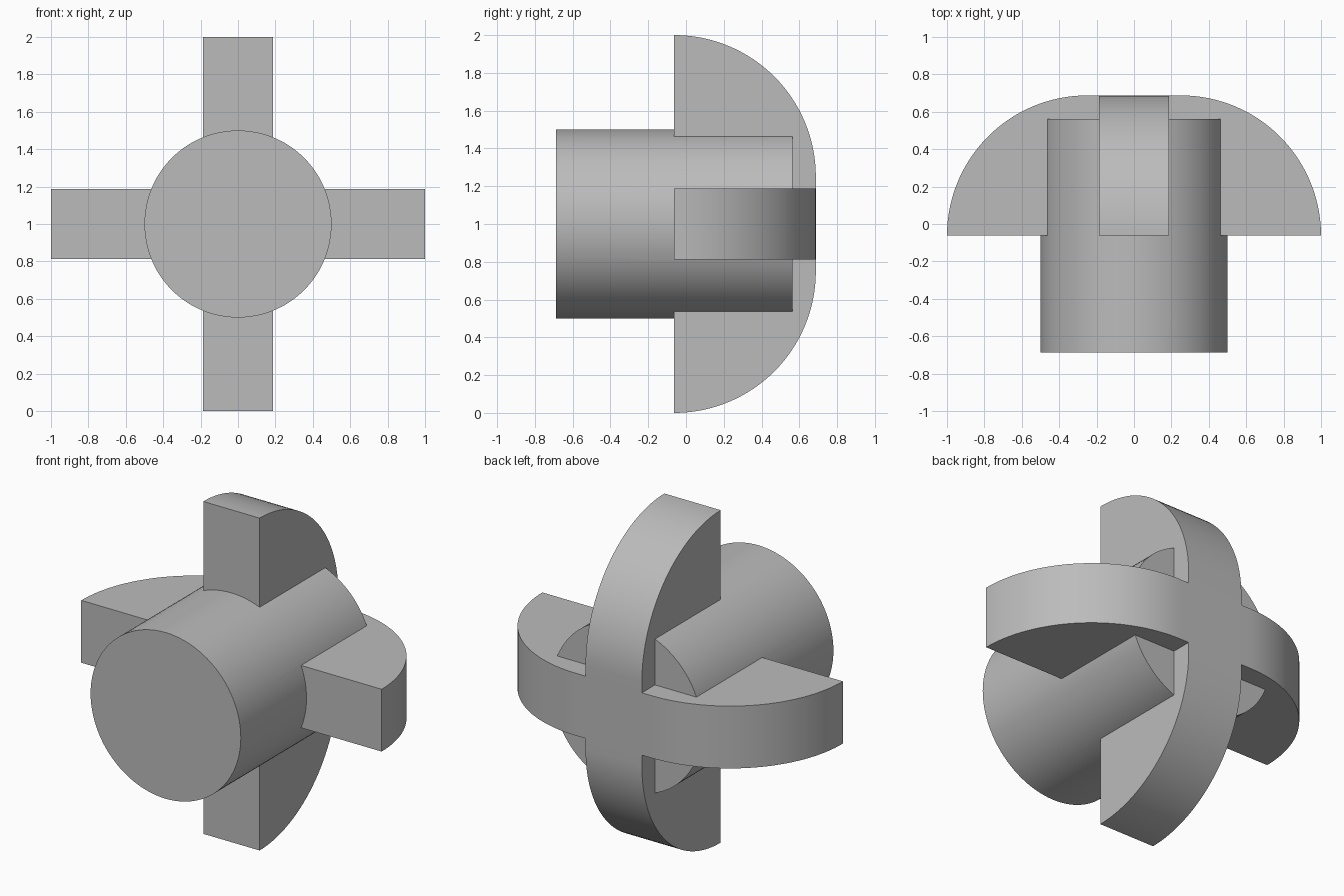
import bpy, bmesh, math
from mathutils import Matrix

cube = bpy.data.objects.get("Cube")
if cube:
    bpy.data.objects.remove(cube, do_unlink=True)

CENTER_Z = 1.0
FIN_FRONT, FIN_BACK = -0.0625, 0.6875
FIN_HALF = 0.1875
ARC_R = 0.75
ARC_STEPS = 32
BODY_R, BODY_FRONT, BODY_BACK = 0.5, -0.6875, 0.5625

grey = bpy.data.materials.new("plain grey")
grey.use_nodes = True
colour = (0.5, 0.5, 0.5, 1)
grey.diffuse_color = colour
grey.node_tree.nodes["Principled BSDF"].inputs["Base Color"].default_value = colour


def make_object(name, bm):
    bmesh.ops.recalc_face_normals(bm, faces=bm.faces)
    mesh = bpy.data.meshes.new(name)
    bm.to_mesh(mesh)
    bm.free()
    mesh.materials.append(grey)
    obj = bpy.data.objects.new(name, mesh)
    bpy.context.collection.objects.link(obj)
    return obj


def make_fin(name, roll):
    """Half-round plate: two quarter arcs joined by a flat back, turned about y."""
    quarter = [math.pi / 2 * i / ARC_STEPS for i in range(ARC_STEPS + 1)]
    half = [(1 - ARC_R + ARC_R * math.cos(a), FIN_FRONT + ARC_R * math.sin(a)) for a in quarter]
    outline = half + [(-x, y) for x, y in reversed(half)]
    bm = bmesh.new()
    face = bm.faces.new([bm.verts.new((x, y, -FIN_HALF)) for x, y in outline])
    grown = bmesh.ops.extrude_face_region(bm, geom=[face])
    top = [g for g in grown["geom"] if isinstance(g, bmesh.types.BMVert)]
    bmesh.ops.translate(bm, verts=top, vec=(0, 0, 2 * FIN_HALF))
    place = Matrix.Translation((0, 0, CENTER_Z)) @ Matrix.Rotation(roll, 4, 'Y')
    bmesh.ops.transform(bm, matrix=place, verts=bm.verts)
    return make_object(name, bm)


# Round body lying along y
bm = bmesh.new()
place = (Matrix.Translation((0, (BODY_FRONT + BODY_BACK) / 2, CENTER_Z))
         @ Matrix.Rotation(math.pi / 2, 4, 'X'))
bmesh.ops.create_cone(bm, cap_ends=True, segments=96, radius1=BODY_R, radius2=BODY_R,
                      depth=BODY_BACK - BODY_FRONT, matrix=place)
body = make_object("body_with_crossed_fins", bm)

# Crossed fins, merged into the body as one solid
fins = [make_fin("level_fin", 0), make_fin("upright_fin", math.pi / 2)]
bpy.context.view_layer.objects.active = body
for fin in fins:
    union = body.modifiers.new("join_" + fin.name, 'BOOLEAN')
    union.operation = 'UNION'
    union.solver = 'EXACT'
    union.object = fin
    bpy.ops.object.modifier_apply(modifier=union.name)
for fin in fins:
    bpy.data.objects.remove(fin, do_unlink=True)

# Smooth curves, crisp edges
bpy.ops.object.select_all(action='DESELECT')
body.select_set(True)
bpy.ops.object.shade_smooth_by_angle(angle=math.radians(25))
